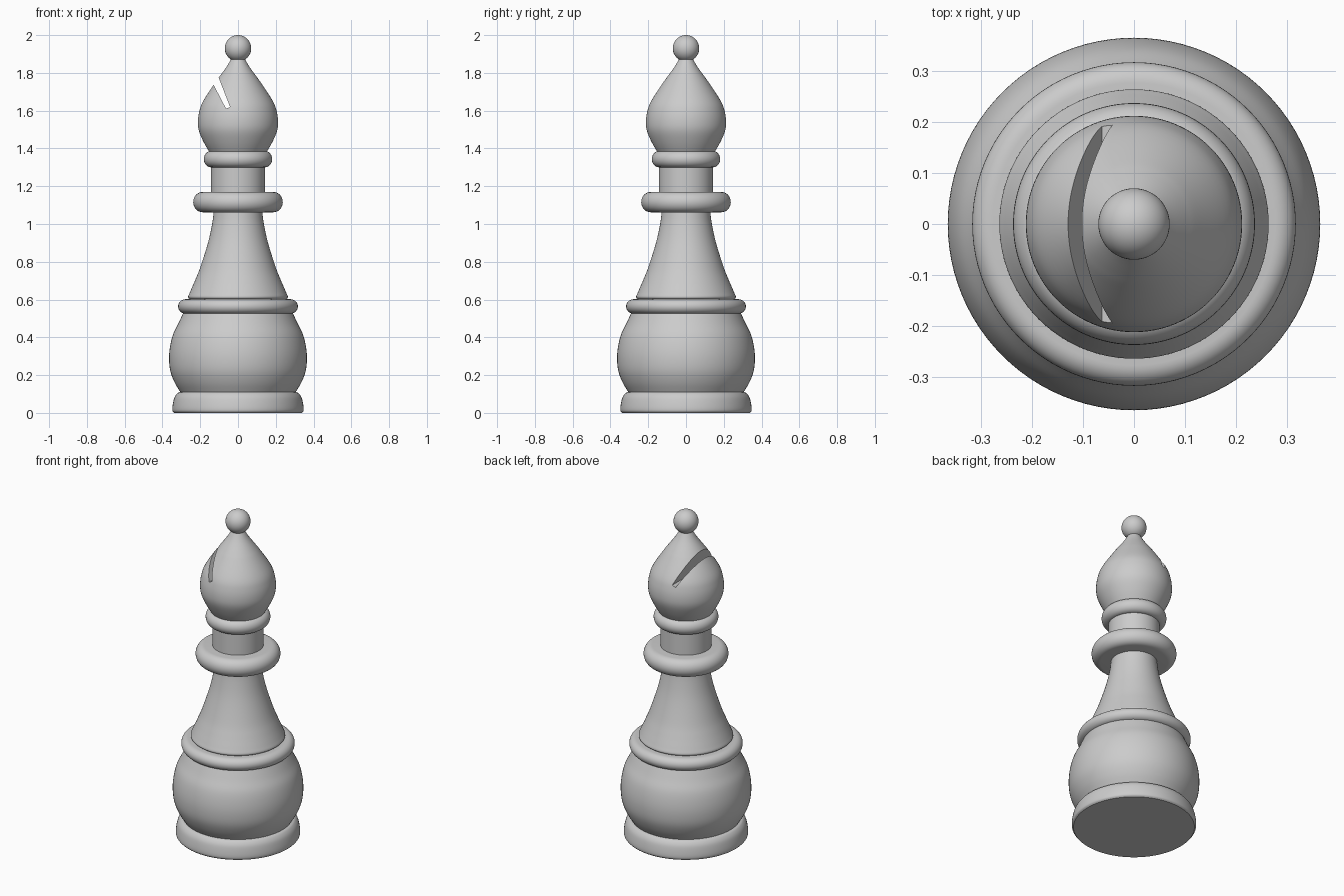
import bpy, bmesh
from math import sin, cos, pi, radians
from mathutils import Vector

if "Cube" in bpy.data.objects:
    bpy.data.objects.remove(bpy.data.objects["Cube"], do_unlink=True)

SIDES = 96
GREY = (0.6, 0.6, 0.6, 1)
mat = bpy.data.materials.new("plain grey")
mat.use_nodes = True
mat.diffuse_color = GREY
mat.node_tree.nodes["Principled BSDF"].inputs["Base Color"].default_value = GREY


def finish(name, bm):
    bmesh.ops.recalc_face_normals(bm, faces=bm.faces)
    mesh = bpy.data.meshes.new(name)
    bm.to_mesh(mesh)
    bm.free()
    mesh.materials.append(mat)
    ob = bpy.data.objects.new(name, mesh)
    bpy.context.collection.objects.link(ob)
    return ob


def smooth(ob):
    bpy.ops.object.select_all(action='DESELECT')
    bpy.context.view_layer.objects.active = ob
    ob.select_set(True)
    bpy.ops.object.shade_smooth_by_angle(angle=radians(35))


def spline(points, steps=5):
    """Smooth curve through the profile points (radius, height)."""
    p = [Vector(q) for q in points]
    p = [2 * p[0] - p[1]] + p + [2 * p[-1] - p[-2]]
    out = []
    for a, b, c, d in zip(p, p[1:], p[2:], p[3:]):
        for i in range(steps):
            t = i / steps
            out.append(0.5 * (2 * b + (c - a) * t + (2 * a - 5 * b + 4 * c - d) * t**2
                              + (3 * b - a - 3 * c + d) * t**3))
    return out + [p[-2]]


def lathe(name, profile):
    """Closed solid of revolution with flat end caps."""
    bm = bmesh.new()
    rings = [[bm.verts.new((r * cos(2 * pi * k / SIDES), r * sin(2 * pi * k / SIDES), z))
              for k in range(SIDES)] for r, z in profile]
    for low, high in zip(rings, rings[1:]):
        for k in range(SIDES):
            n = (k + 1) % SIDES
            bm.faces.new((low[k], low[n], high[n], high[k]))
    bm.faces.new(rings[0][::-1])
    bm.faces.new(rings[-1])
    return finish(name, bm)


def bead(name, radius, low, high, bulge):
    """Round-edged ring: a disc whose rim is a half ellipse."""
    mid, half = (low + high) / 2, (high - low) / 2
    angles = [-pi / 2 + pi * i / 16 for i in range(17)]
    return lathe(name, [(radius - bulge + bulge * cos(a), mid + half * sin(a)) for a in angles])


# Foot, belly and the ring above it
smooth(lathe("foot", spline([(0.338, 0), (0.347, 0.012), (0.346, 0.04), (0.337, 0.08),
                             (0.322, 0.103), (0.308, 0.11)])))
smooth(lathe("belly", spline([(0.302, 0.105), (0.335, 0.16), (0.358, 0.22), (0.365, 0.285),
                              (0.36, 0.35), (0.344, 0.415), (0.315, 0.475), (0.285, 0.54)])))
smooth(bead("belly_ring", 0.317, 0.525, 0.602, 0.04))

# Flared stem
smooth(lathe("stem", spline([(0.252, 0.6), (0.264, 0.613), (0.254, 0.64), (0.228, 0.7),
                             (0.2, 0.77), (0.159, 0.9), (0.137, 1.0), (0.128, 1.07)])))

# Collar, neck and upper ring
smooth(bead("collar", 0.237, 1.062, 1.17, 0.05))
smooth(lathe("neck", [(0.143, 1.16), (0.143, 1.31)]))
smooth(bead("neck_ring", 0.181, 1.3, 1.387, 0.04))

# Head with a tapered slot cut through it
head = lathe("head", spline([(0.145, 1.37), (0.18, 1.43), (0.206, 1.49), (0.212, 1.54),
                             (0.205, 1.595), (0.185, 1.65), (0.127, 1.74), (0.1, 1.778),
                             (0.06, 1.833), (0.03, 1.885)]))
bm = bmesh.new()
outline = [(-0.042, 1.62), (-0.063, 1.61), (-0.169, 1.813), (-0.122, 1.825)]
front = bm.faces.new([bm.verts.new((x, -0.4, z)) for x, z in outline])
side = bmesh.ops.extrude_face_region(bm, geom=[front])
bmesh.ops.translate(bm, vec=(0, 0.8, 0),
                    verts=[v for v in side["geom"] if isinstance(v, bmesh.types.BMVert)])
cutter = finish("slot_cutter", bm)
cutter.hide_render = True
cut = head.modifiers.new("slot", 'BOOLEAN')
cut.operation = 'DIFFERENCE'
cut.solver = 'EXACT'
cut.object = cutter
bpy.context.view_layer.objects.active = head
bpy.ops.object.modifier_apply(modifier="slot")
bpy.data.objects.remove(cutter, do_unlink=True)
smooth(head)

# Ball on top
bm = bmesh.new()
bmesh.ops.create_uvsphere(bm, u_segments=48, v_segments=24, radius=0.07)
ball = finish("top_ball", bm)
ball.location.z = 1.93
smooth(ball)
